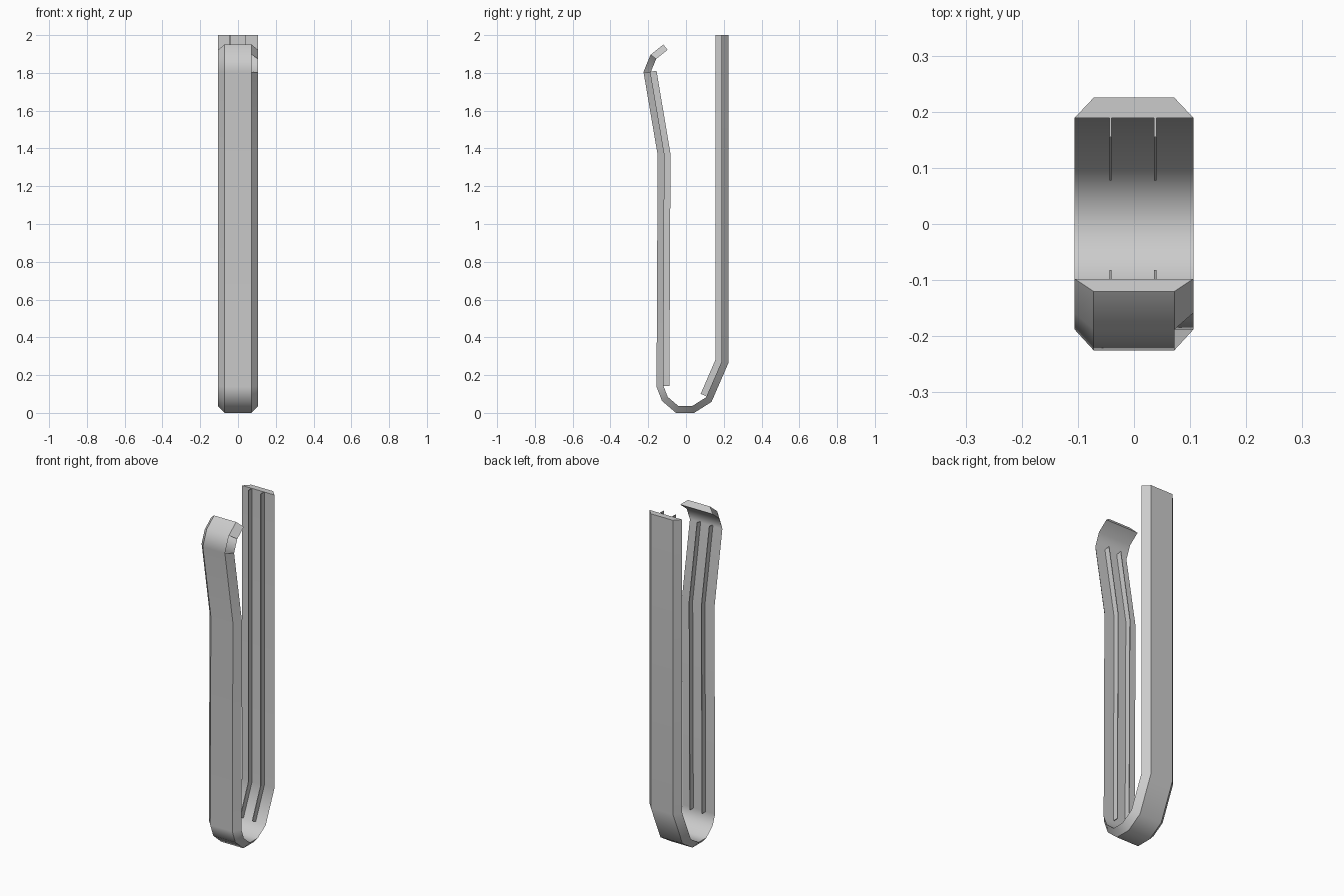
import bpy, bmesh, math
from mathutils import Vector

if "Cube" in bpy.data.objects:
    bpy.data.objects.remove(bpy.data.objects["Cube"])


def offset(path, d):
    """Mitred offset of a (y, z) polyline to the inner side of the clip."""
    pts = [Vector(p) for p in path]
    dirs = [(b - a).normalized() for a, b in zip(pts, pts[1:])]
    nrm = [Vector((v.y, -v.x)) for v in dirs]
    out = []
    for i, p in enumerate(pts):
        a, b = nrm[max(i - 1, 0)], nrm[min(i, len(nrm) - 1)]
        out.append(p + (a + b) * d / (1 + a.dot(b)))
    return out


def sweep(name, path, depth0, depth1, half0, half1, x=0.0, open_side=None):
    """Sweep a four-sided section along the path; open_side skips one right-hand side face."""
    bm = bmesh.new()
    rings = []
    for o, i in zip(offset(path, depth0), offset(path, depth1)):
        section = [(-half0, o), (half0, o), (half1, i), (-half1, i)]
        rings.append([bm.verts.new((x + dx, p.x, p.y)) for dx, p in section])
    for s, (a, b) in enumerate(zip(rings, rings[1:])):
        for k in range(4):
            if k == 1 and s == open_side:
                continue
            n = (k + 1) % 4
            bm.faces.new((a[k], a[n], b[n], b[k]))
    bm.faces.new(rings[0])
    bm.faces.new(rings[-1][::-1])
    bmesh.ops.recalc_face_normals(bm, faces=bm.faces)
    mesh = bpy.data.meshes.new(name)
    bm.to_mesh(mesh)
    bm.free()
    ob = bpy.data.objects.new(name, mesh)
    bpy.context.collection.objects.link(ob)
    return ob


# Bent strip with chamfered outer edges, from the front tip down and round to the back leg
outer = [(0.225, 2.0), (0.225, 0.265), (0.135, 0.058), (0.043, 0.0), (-0.053, 0.0),
         (-0.127, 0.063), (-0.156, 0.138), (-0.15, 1.365), (-0.225, 1.805),
         (-0.188, 1.896), (-0.12, 1.95)]
clip = sweep("clip_strip", outer, 0.0, 0.036, 0.072, 0.106, open_side=8)
bpy.context.view_layer.objects.active = clip
clip.select_set(True)
bpy.ops.object.shade_smooth_by_angle(angle=math.radians(42))
wn = clip.modifiers.new("weighted", 'WEIGHTED_NORMAL')
wn.keep_sharp = True

# Thin grip ribs on the inside of both legs
back = [(0.225, 2.0), (0.225, 0.265), (0.142, 0.073)]
front = [(-0.156, 0.142), (-0.15, 1.365), (-0.223, 1.80)]
for side, x in (("left", -0.042), ("right", 0.038)):
    sweep("back_rib_" + side, back, 0.034, 0.07, 0.002, 0.002, x)
    sweep("front_rib_" + side, front, 0.034, 0.068, 0.002, 0.002, x)
